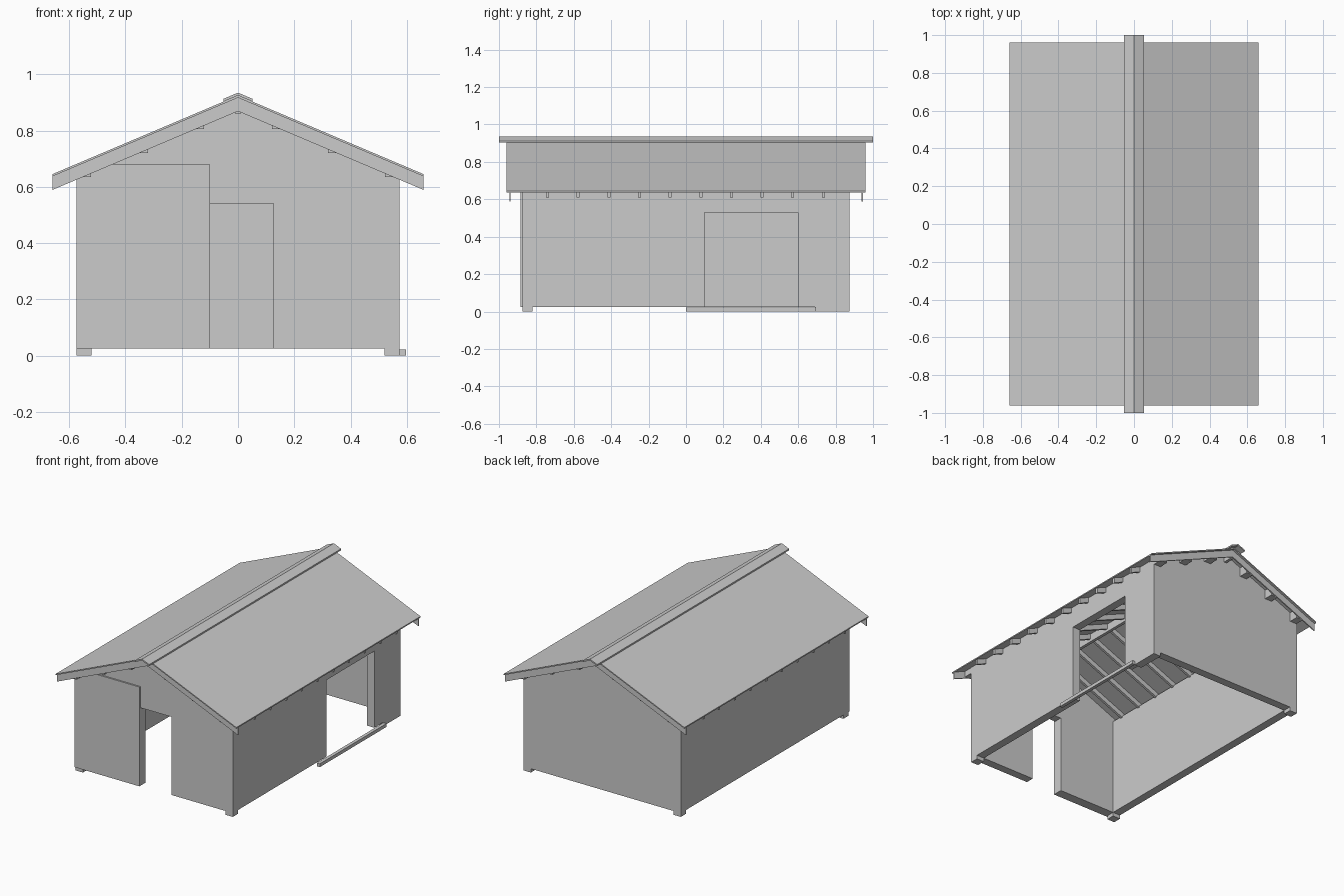
import bpy, bmesh

cube = bpy.data.objects.get("Cube")
if cube:
    bpy.data.objects.remove(cube, do_unlink=True)

grey = bpy.data.materials.new("light_grey")
grey.use_nodes = True
COLOUR = (0.6, 0.6, 0.6, 1)
grey.diffuse_color = COLOUR
grey.node_tree.nodes["Principled BSDF"].inputs["Base Color"].default_value = COLOUR

RIDGE, SLOPE, EAVE = 0.925, 0.424, 0.66
HALF, END, THICK, BASE = 0.575, 0.875, 0.055, 0.025


def roof_z(x, drop=0.0):
    """Height of the roof surface at x, lowered by drop."""
    return RIDGE - SLOPE * abs(x) - drop


def prism(name, outline, axis, lo, hi):
    """Extrude a flat outline along x (outline is y,z) or y (outline is x,z)."""
    bm = bmesh.new()
    place = (lambda p: (lo, *p)) if axis == "x" else (lambda p: (p[0], lo, p[1]))
    face = bm.faces.new([bm.verts.new(place(p)) for p in outline])
    new = bmesh.ops.extrude_face_region(bm, geom=[face])["geom"]
    step = (hi - lo, 0, 0) if axis == "x" else (0, hi - lo, 0)
    bmesh.ops.translate(bm, vec=step, verts=[v for v in new if isinstance(v, bmesh.types.BMVert)])
    bmesh.ops.recalc_face_normals(bm, faces=bm.faces)
    mesh = bpy.data.meshes.new(name)
    bm.to_mesh(mesh)
    bm.free()
    mesh.materials.append(grey)
    obj = bpy.data.objects.new(name, mesh)
    bpy.context.collection.objects.link(obj)
    return obj


def box(name, x0, x1, y0, y1, z0, z1):
    return prism(name, [(x0, z0), (x1, z0), (x1, z1), (x0, z1)], "y", y0, y1)


def chevron(name, reach, top, bottom, y0, y1):
    """Inverted V that follows both roof slopes."""
    line = [-reach, 0, reach]
    outline = [(x, roof_z(x, top)) for x in line]
    outline += [(x, roof_z(x, bottom)) for x in reversed(line)]
    return prism(name, outline, "y", y0, y1)


# Roof covering, ridge cap and barge boards
chevron("roof", EAVE, 0, 0.008, -0.96, 0.96)
chevron("ridge_cap", 0.052, -0.01, 0, -1, 1)
for name, y in (("front_barge_board", -0.945), ("back_barge_board", 0.937)):
    chevron(name, EAVE, 0.002, 0.056, y, y + 0.008)

# Rafters with exposed tails
for i in range(10):
    y = -0.74 + i * 0.1638
    chevron(f"rafter_{i + 1}", 0.643, 0.007, 0.043, y - 0.008, y + 0.008)
box("ridge_board", -0.01, 0.01, -0.935, 0.935, 0.86, 0.915)

# Gable walls, the front one notched for its doorway
gable_top = [(HALF, roof_z(HALF, 0.008)), (0, roof_z(0, 0.008)), (-HALF, roof_z(HALF, 0.008))]
prism("back_wall", [(-HALF, BASE), (HALF, BASE)] + gable_top, "y", END - THICK, END)
doorway = [(-0.1, BASE), (-0.1, 0.54), (0.127, 0.54), (0.127, BASE)]
prism("front_wall", [(-HALF, BASE)] + doorway + [(HALF, BASE)] + gable_top,
      "y", -END, THICK - END)
prism("front_panel", [(-HALF, BASE), (-0.1, BASE), (-0.1, 0.68),
                      (-0.555, 0.68), (-HALF, 0.67)], "y", -0.885, -END)

# Long walls, the left one with a wide opening
top = roof_z(HALF, 0.01)
inner = END - THICK
box("right_wall", -HALF, THICK - HALF, -inner, inner, BASE, top)
opening = [(0.1, BASE), (0.1, 0.53), (0.6, 0.53), (0.6, BASE)]
prism("left_wall", [(-inner, BASE)] + opening + [(inner, BASE), (inner, top), (-inner, top)],
      "x", HALF - THICK, HALF)
box("opening_rail", HALF, 0.597, 0, 0.695, 0, 0.022)
box("left_wall_footing", HALF - THICK, HALF, 0.69, inner, 0, BASE)

# Corner feet and purlin ends under the gable overhangs
for sx, side in ((-1, "right"), (1, "left")):
    for sy, end in ((-1, "front"), (1, "back")):
        xs = sorted((sx * (HALF - THICK), sx * HALF))
        ys = sorted((sy * inner, sy * END))
        box(f"{end}_{side}_foot", *xs, *ys, 0, BASE)
        ys = sorted((sy * inner, sy * 0.937))
        for n, x in enumerate((0.12, 0.32, 0.522)):
            a, b = sx * x, sx * (x + 0.05)
            low = roof_z(b, 0.047)
            outline = [(a, low), (b, low), (b, roof_z(b, 0.007)), (a, roof_z(a, 0.007))]
            prism(f"{end}_{side}_purlin_{n + 1}", outline, "y", *ys)
